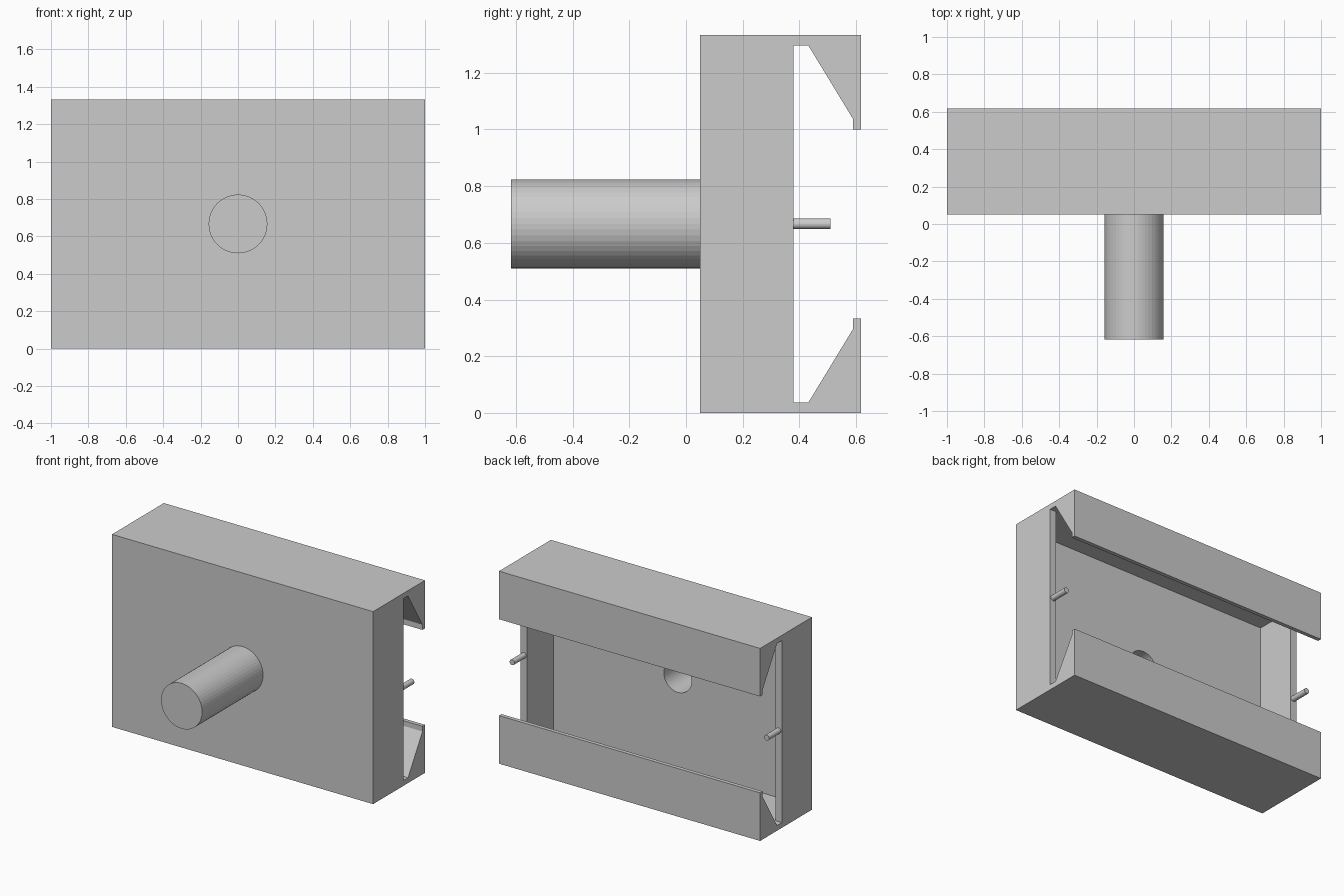
import bpy, bmesh, math
from mathutils import Matrix, Vector

if "Cube" in bpy.data.objects:
    bpy.data.objects.remove(bpy.data.objects["Cube"])

MID = 0.667      # height of the handle and pin axes
TOP = 1.333


def make_object(name, bm):
    bmesh.ops.recalc_face_normals(bm, faces=bm.faces)
    mesh = bpy.data.meshes.new(name)
    bm.to_mesh(mesh)
    bm.free()
    ob = bpy.data.objects.new(name, mesh)
    bpy.context.collection.objects.link(ob)
    return ob


def box(name, lo, hi):
    bm = bmesh.new()
    bmesh.ops.create_cube(bm, size=1)
    lo, hi = Vector(lo), Vector(hi)
    for v in bm.verts:
        v.co = (lo + hi) / 2 + v.co * (hi - lo)
    return make_object(name, bm)


def rod(name, x, y0, y1, radius, sides):
    """Cylinder along y at the middle height."""
    bm = bmesh.new()
    place = Matrix.Translation((x, (y0 + y1) / 2, MID)) @ Matrix.Rotation(math.pi / 2, 4, 'X')
    bmesh.ops.create_cone(bm, cap_ends=True, segments=sides, radius1=radius,
                          radius2=radius, depth=y1 - y0, matrix=place)
    return make_object(name, bm)


def extrude_x(name, profile):
    bm = bmesh.new()
    face = bm.faces.new([bm.verts.new((-1, y, z)) for y, z in profile])
    new = bmesh.ops.extrude_face_region(bm, geom=[face])['geom']
    bmesh.ops.translate(bm, vec=(2, 0, 0),
                        verts=[g for g in new if isinstance(g, bmesh.types.BMVert)])
    return make_object(name, bm)


# Channel body: front wall with hooked, sloping rails at bottom and top
lower = [(0.05, 0), (0.617, 0), (0.617, 0.333), (0.59, 0.333),
         (0.59, 0.297), (0.432, 0.037), (0.09, 0.037)]
upper = [(y, TOP - z) for y, z in reversed(lower)]
body = extrude_x("channel_body", lower + upper)

# Round handle on the front
handle = rod("handle", 0, -0.617, 0.05, 0.157, 48)

# Blind bore through the front wall into the handle
bore = rod("bore_cutter", 0, -0.57, 0.2, 0.107, 48)
bore.hide_render = True
bore.hide_viewport = True
for ob in (body, handle):
    mod = ob.modifiers.new("bore", 'BOOLEAN')
    mod.operation = 'DIFFERENCE'
    mod.solver = 'EXACT'
    mod.object = bore

# End walls with a small pin on each
for side, s in (("left", -1), ("right", 1)):
    a, b = sorted((s * 0.953, s))
    box(side + "_end_wall", (a, 0.09, 0.037), (b, 0.38, TOP - 0.037))
    rod(side + "_pin", s * 0.975, 0.38, 0.51, 0.019, 24)
